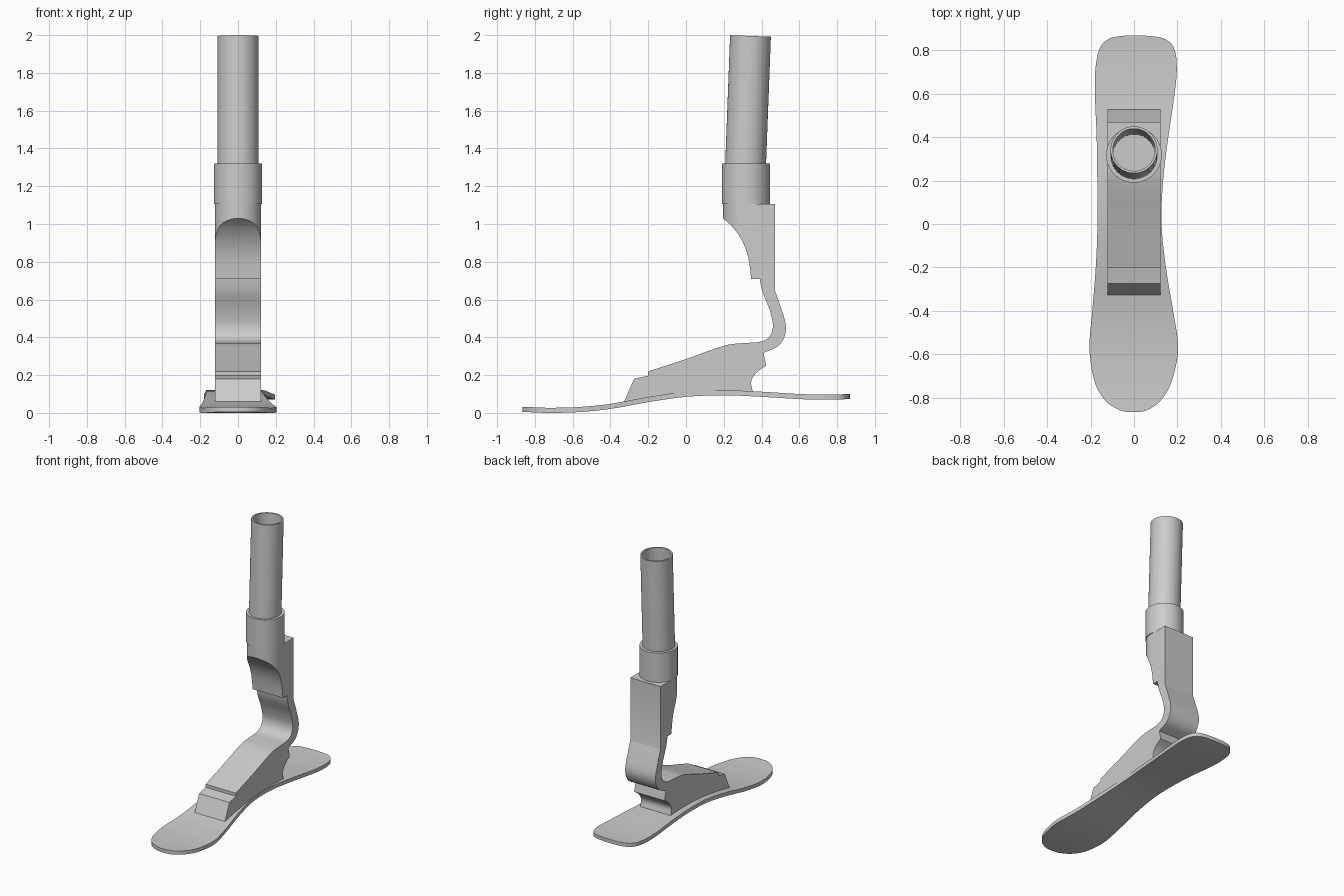
import bpy
import bmesh
import math

default = bpy.data.objects.get("Cube")
if default:
    bpy.data.objects.remove(default, do_unlink=True)

HALF = 0.123      # half width of the ankle parts
AXIS_Y = 0.318    # centre of the socket

grey = bpy.data.materials.new("light_grey")
grey.use_nodes = True
grey.diffuse_color = (0.6, 0.6, 0.6, 1)
grey.node_tree.nodes["Principled BSDF"].inputs["Base Color"].default_value = grey.diffuse_color


def smooth(points, steps=6):
    """Catmull-Rom curve through points of any dimension."""
    pts = [points[0]] + list(points) + [points[-1]]
    out = []
    for a, b, c, d in zip(pts, pts[1:], pts[2:], pts[3:]):
        for i in range(steps):
            t = i / steps
            out.append(tuple(
                q + t * (r - p) / 2 + t * t * (2 * p - 5 * q + 4 * r - s) / 2
                + t ** 3 * (3 * q - p - 3 * r + s) / 2
                for p, q, r, s in zip(a, b, c, d)))
    return out + [points[-1]]


def finish(name, bm):
    """Turn a bmesh into a shaded object."""
    bmesh.ops.remove_doubles(bm, verts=bm.verts, dist=1e-5)
    bmesh.ops.recalc_face_normals(bm, faces=bm.faces)
    mesh = bpy.data.meshes.new(name)
    bm.to_mesh(mesh)
    bm.free()
    mesh.materials.append(grey)
    obj = bpy.data.objects.new(name, mesh)
    bpy.context.collection.objects.link(obj)
    shade(obj)
    return obj


def shade(obj):
    bpy.ops.object.select_all(action='DESELECT')
    obj.select_set(True)
    bpy.context.view_layer.objects.active = obj
    bpy.ops.object.shade_smooth_by_angle(angle=math.radians(30))


def prism(name, outline, offset):
    """Extrude a closed outline of 3D points along an offset."""
    bm = bmesh.new()
    face = bm.faces.new([bm.verts.new(p) for p in outline])
    new = bmesh.ops.extrude_face_region(bm, geom=[face], use_keep_orig=True)["geom"]
    bmesh.ops.translate(bm, vec=offset,
                        verts=[v for v in new if isinstance(v, bmesh.types.BMVert)])
    return finish(name, bm)


def side_prism(name, outline, half):
    return prism(name, [(-half, y, z) for y, z in outline], (2 * half, 0, 0))


def lathe(name, profile, closed=False, sides=64):
    """Spin (radius, height) points around the vertical axis."""
    bm = bmesh.new()
    rings = [[bm.verts.new((r * math.cos(math.tau * i / sides),
                            r * math.sin(math.tau * i / sides), z))
              for i in range(sides)] for r, z in profile]
    pairs = list(zip(rings, rings[1:]))
    if closed:
        pairs.append((rings[-1], rings[0]))
    for a, b in pairs:
        for i in range(sides):
            j = (i + 1) % sides
            bm.faces.new((a[i], a[j], b[j], b[i]))
    return finish(name, bm)


# Sole plate: rows of y, right edge, left edge, top height
rows = smooth([
    (-0.866, -0.02, 0.02, 0.036), (-0.855, -0.07, 0.065, 0.036),
    (-0.81, -0.135, 0.125, 0.034), (-0.72, -0.183, 0.175, 0.031),
    (-0.57, -0.205, 0.203, 0.035), (-0.4, -0.192, 0.18, 0.052),
    (-0.2, -0.176, 0.147, 0.088), (0, -0.168, 0.127, 0.116),
    (0.2, -0.169, 0.134, 0.124), (0.4, -0.172, 0.158, 0.116),
    (0.6, -0.18, 0.187, 0.104), (0.72, -0.177, 0.197, 0.101),
    (0.81, -0.157, 0.184, 0.102), (0.855, -0.11, 0.135, 0.104),
    (0.868, -0.03, 0.04, 0.104)])
bm = bmesh.new()
loops = [[bm.verts.new(p) for p in (
    (l, y, z), (r, y, z), (r, y, z - 0.027), (l, y, z - 0.027))] for y, l, r, z in rows]
low = min(v.co.z for v in bm.verts)
for v in bm.verts:
    v.co.z -= low
for a, b in zip(loops, loops[1:]):
    for i in range(4):
        j = (i + 1) % 4
        bm.faces.new((a[i], a[j], b[j], b[i]))
bm.faces.new(loops[0])
bm.faces.new(loops[-1])
finish("sole_plate", bm)

# Wedge block with the curved ankle spring rising out of it
wedge_toe = [(-0.33, 0.055), (-0.275, 0.18), (-0.2, 0.197)]
spring_front = smooth([(-0.2, 0.22), (0, 0.285), (0.2, 0.355), (0.3, 0.369), (0.39, 0.376),
                       (0.44, 0.402), (0.46, 0.46), (0.443, 0.545), (0.405, 0.64), (0.39, 0.71)])
spring_back = smooth([(0.47, 0.65), (0.5, 0.565), (0.528, 0.47), (0.522, 0.405),
                      (0.485, 0.352), (0.41, 0.318)])
heel_hollow = smooth([(0.425, 0.25), (0.375, 0.215), (0.345, 0.165), (0.355, 0.11)])
under = [(0.2, 0.11), (0, 0.1), (-0.2, 0.07)]
side_prism("ankle_spring",
           wedge_toe + spring_front + [(0.39, 1.105), (0.47, 1.105)]
           + spring_back + heel_hollow + under, HALF)

# Socket bracket: round front, scooped away towards the bottom
plan = [(HALF * math.cos(math.pi * (1 + i / 32)),
         AXIS_Y + HALF * math.sin(math.pi * (1 + i / 32)), 0.71) for i in range(33)]
plan += [(HALF, 0.39, 0.71), (-HALF, 0.39, 0.71)]
bracket = prism("socket_bracket", plan, (0, 0, 0.395))
scoop = smooth([(0.17, 1.048), (0.195, 1.03), (0.25, 0.98), (0.3, 0.905),
                (0.33, 0.82), (0.345, 0.71), (0.346, 0.68)])
cutter = side_prism("scoop_cutter", scoop + [(0.1, 0.68), (0.1, 1.048)], 0.2)
cutter.hide_render = True
cut = bracket.modifiers.new("scoop", 'BOOLEAN')
cut.operation = 'DIFFERENCE'
cut.solver = 'EXACT'
cut.object = cutter
bpy.context.view_layer.objects.active = bracket
bpy.ops.object.modifier_apply(modifier=cut.name)
bpy.data.objects.remove(cutter, do_unlink=True)
shade(bracket)

# Collar around the foot of the pylon
collar = lathe("collar", [(0, 1.105), (0.128, 1.105), (0.128, 1.32), (0, 1.32)])
collar.location.y = AXIS_Y

# Hollow pylon tube, leaning slightly back
tube = lathe("pylon_tube", [(0.108, 0), (0.108, 0.696), (0.097, 0.696), (0.097, 0)], closed=True)
tube.location = (0, 0.315, 1.3)
tube.rotation_euler.x = -0.038
